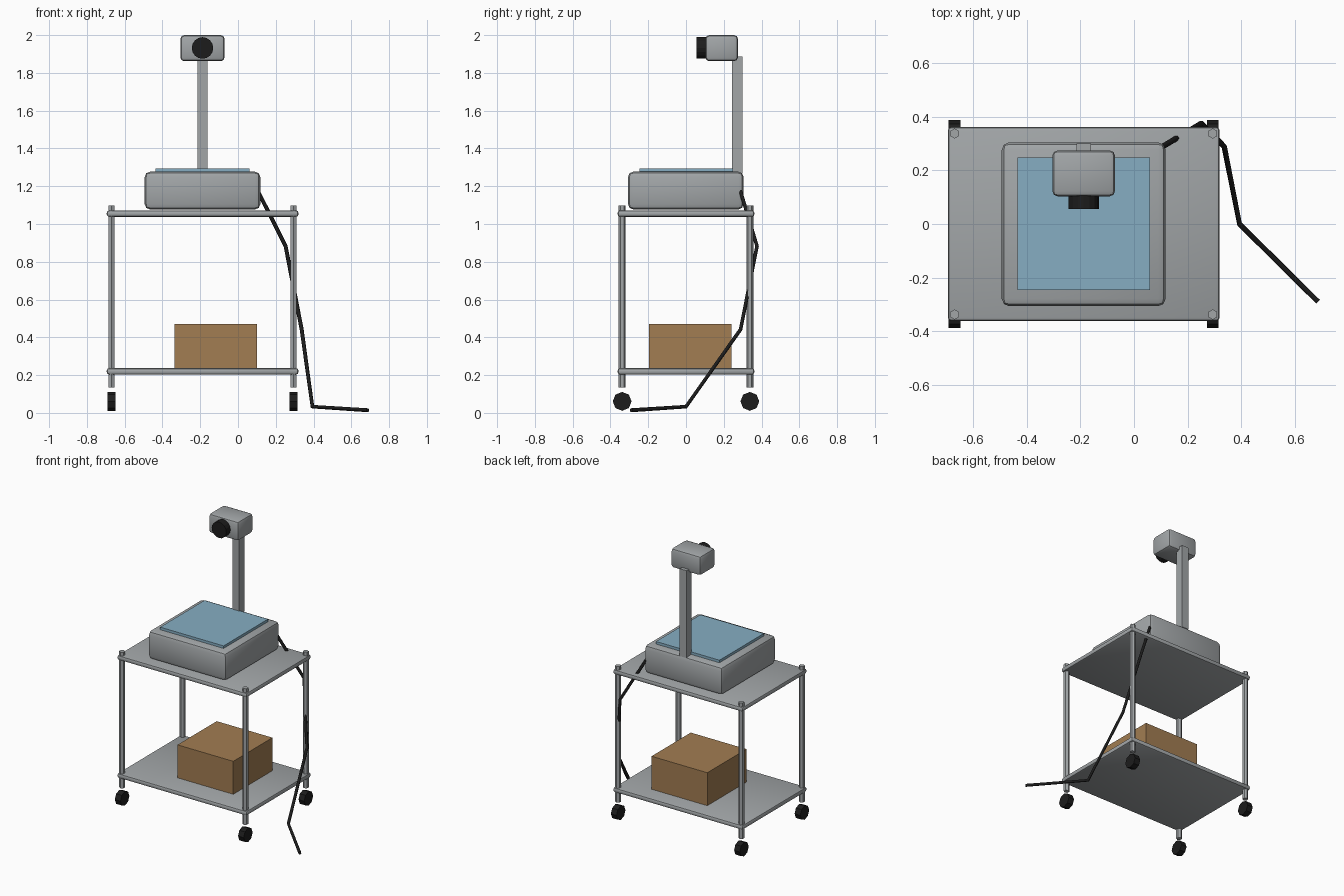
import bpy, math
from mathutils import Vector

if "Cube" in bpy.data.objects:
    bpy.data.objects.remove(bpy.data.objects["Cube"])


def material(name, rgb):
    m = bpy.data.materials.new(name)
    m.diffuse_color = (*rgb, 1)
    m.use_nodes = True
    m.node_tree.nodes["Principled BSDF"].inputs["Base Color"].default_value = m.diffuse_color
    return m


GREY = material("metal grey", (0.36, 0.38, 0.39))
BLACK = material("rubber black", (0.012, 0.012, 0.012))
GLASS = material("glass blue", (0.24, 0.42, 0.54))
BROWN = material("cardboard brown", (0.36, 0.205, 0.085))


def finish(name, mat, smooth):
    ob = bpy.context.object
    ob.name = name
    ob.data.materials.append(mat)
    if smooth:
        bpy.ops.object.shade_smooth_by_angle(angle=math.radians(40))
    return ob


def box(name, lo, hi, mat, bevel=0, segments=2):
    """Box between two corners, optionally with rounded edges."""
    lo, hi = Vector(lo), Vector(hi)
    bpy.ops.mesh.primitive_cube_add(size=1, location=(lo + hi) / 2)
    ob = bpy.context.object
    ob.scale = hi - lo
    bpy.ops.object.transform_apply(location=False, rotation=False, scale=True)
    if bevel:
        mod = ob.modifiers.new("bevel", 'BEVEL')
        mod.width = bevel
        mod.segments = segments
        bpy.ops.object.modifier_apply(modifier=mod.name)
    return finish(name, mat, bevel > 0)


def rod(name, a, b, radius, sides, mat, smooth=False):
    """Cylinder from point a to point b."""
    a, b = Vector(a), Vector(b)
    d = b - a
    bpy.ops.mesh.primitive_cylinder_add(
        vertices=sides, radius=radius, depth=d.length, location=(a + b) / 2,
        rotation=d.to_track_quat('Z', 'Y').to_euler())
    return finish(name, mat, smooth)


# Trolley: two shelves, four posts, four wheels
CX = -0.188
for label, z in (("lower", 0.203), ("upper", 1.038)):
    box(label + "_shelf", (-0.695, -0.362, z), (0.32, 0.362, z + 0.034), GREY, 0.013)
for sx, side in ((-1, "left"), (1, "right")):
    for sy, end in ((-1, "front"), (1, "back")):
        x, y = CX + sx * 0.482, sy * 0.338
        rod(f"post_{end}_{side}", (x, y, 0.135), (x, y, 1.097), 0.019, 6, GREY)
        rod(f"wheel_{end}_{side}", (x - 0.022, y, 0.061), (x + 0.022, y, 0.061),
            0.05, 8, BLACK)

# Stored carton on the lower shelf
box("carton", (-0.336, -0.196, 0.235), (0.1, 0.242, 0.47), BROWN)

# Projector: body, glass stage, column, head and lens
box("projector_body", (CX - 0.306, -0.307, 1.077), (CX + 0.306, 0.305, 1.277), GREY, 0.028)
box("glass_stage", (CX - 0.248, -0.247, 1.27), (CX + 0.248, 0.249, 1.295), GLASS)
box("column", (CX - 0.027, 0.243, 1.27), (CX + 0.027, 0.3, 1.888), GREY)
box("projector_head", (CX - 0.117, 0.103, 1.862), (CX + 0.117, 0.275, 2.0), GREY, 0.02)
rod("lens", (CX, 0.056, 1.932), (CX, 0.12, 1.932), 0.057, 16, BLACK)

# Power cable hanging down to the floor
path = [(0.1, 0.285, 1.185), (0.252, 0.376, 0.883), (0.337, 0.289, 0.442),
        (0.394, 0.0, 0.033), (0.687, -0.29, 0.014)]
curve = bpy.data.curves.new("power_cable", 'CURVE')
curve.dimensions = '3D'
curve.bevel_depth = 0.0105
curve.bevel_resolution = 1
curve.use_fill_caps = True
spline = curve.splines.new('POLY')
spline.points.add(len(path) - 1)
for point, co in zip(spline.points, path):
    point.co = (*co, 1)
curve.materials.append(BLACK)
cable = bpy.data.objects.new("power_cable", curve)
bpy.context.collection.objects.link(cable)
